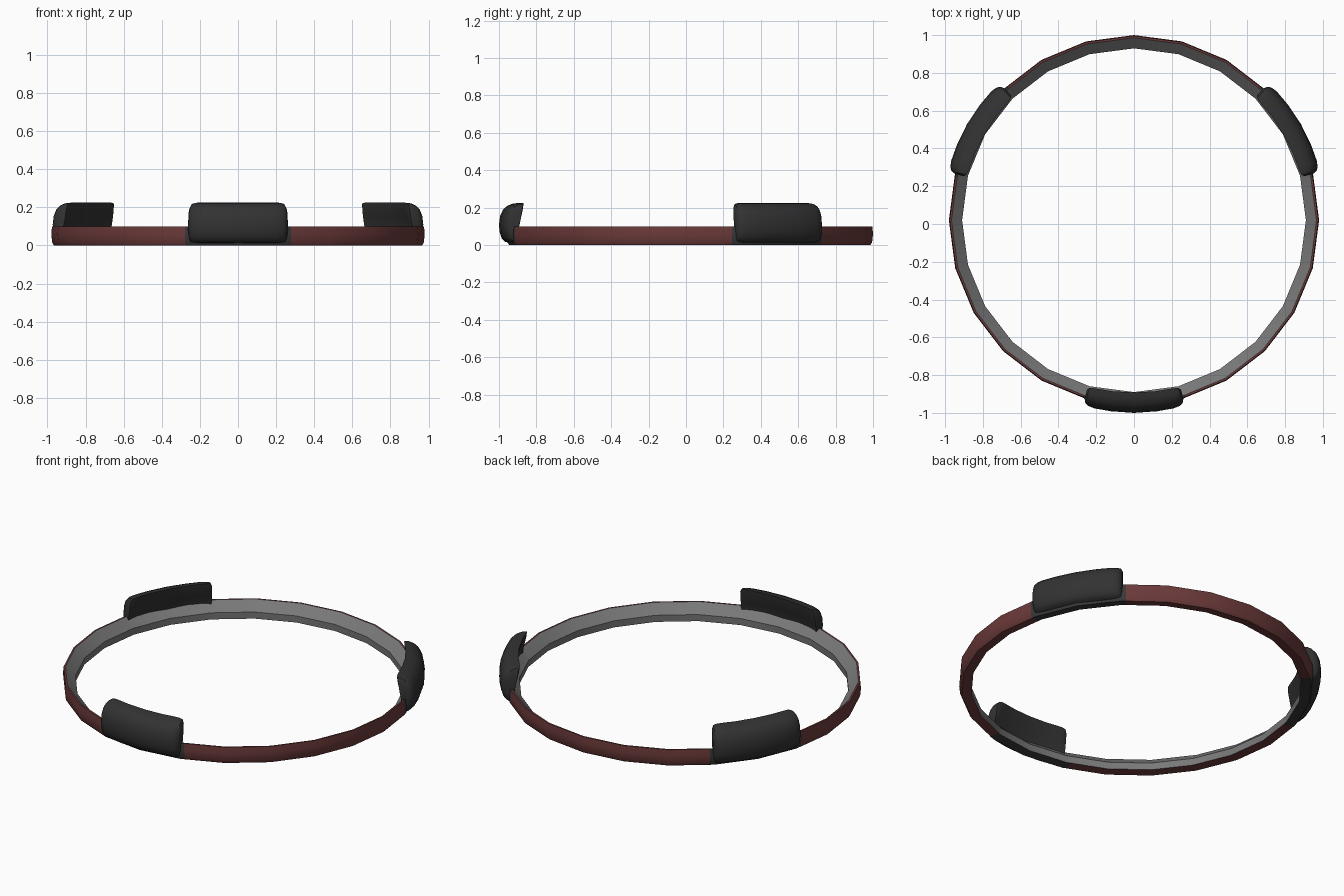
import bpy, bmesh, math

if "Cube" in bpy.data.objects:
    bpy.data.objects.remove(bpy.data.objects["Cube"])

CY = 0.02                      # ring centre in y
PADS = (-90, 30, 150)          # pad directions in degrees
PATCH = 16.6                   # half angle of the dark ring patches


def material(name, col):
    m = bpy.data.materials.new(name)
    m.diffuse_color = (*col, 1)
    m.use_nodes = True
    m.node_tree.nodes["Principled BSDF"].inputs["Base Color"].default_value = m.diffuse_color
    return m


maroon = material("maroon", (0.15, 0.042, 0.042))
grey = material("inner grey", (0.19, 0.19, 0.19))
patch_grey = material("patch dark grey", (0.042, 0.042, 0.042))
black = material("pad black", (0.032, 0.032, 0.032))


def polar(r, deg, z):
    a = math.radians(deg)
    return (r * math.cos(a), CY + r * math.sin(a), z)


def finish(bm, name, mats, angle):
    bmesh.ops.recalc_face_normals(bm, faces=bm.faces)
    me = bpy.data.meshes.new(name)
    bm.to_mesh(me)
    bm.free()
    ob = bpy.data.objects.new(name, me)
    bpy.context.collection.objects.link(ob)
    for m in mats:
        me.materials.append(m)
    bpy.ops.object.select_all(action='DESELECT')
    ob.select_set(True)
    bpy.context.view_layer.objects.active = ob
    bpy.ops.object.shade_smooth_by_angle(angle=math.radians(angle))
    return ob


# Ring: 24-sided sweep, with extra cuts where the dark patches begin
ring_profile = [(0.966, 0.0), (0.975, 0.015), (0.98, 0.06), (0.976, 0.1),
                (0.966, 0.1), (0.91, 0.047), (0.912, 0.006)]
angles = [15.0 * k for k in range(24)]
angles += [(p + s * PATCH) % 360 for p in PADS for s in (-1, 1)]
angles.sort()
bm = bmesh.new()
loops = []
for a in angles:
    # stay on the straight chord between the 15 degree corners
    f = math.cos(math.radians(7.5)) / math.cos(math.radians(a % 15 - 7.5))
    loops.append([bm.verts.new(polar(r * f, a, z)) for r, z in ring_profile])
n, m = len(loops), len(ring_profile)
for i in range(n):
    mid = (angles[i] + (angles[(i + 1) % n] - angles[i]) % 360 / 2) % 360
    in_patch = any(abs((mid - p + 180) % 360 - 180) < PATCH for p in PADS)
    A, B = loops[i], loops[(i + 1) % n]
    for j in range(m):
        k = (j + 1) % m
        f = bm.faces.new((A[j], B[j], B[k], A[k]))
        if j in (4, 5):
            f.material_index = 1
        elif in_patch:
            f.material_index = 2
finish(bm, "ring", (maroon, grey, patch_grey), 30)

# Pads: curved scoops leaning inwards, with rounded ends
pad_profile = [(0.935, 0.008), (0.985, 0.016), (1.005, 0.035), (1.017, 0.07),
               (1.02, 0.11), (1.014, 0.155), (0.998, 0.19), (0.975, 0.21),
               (0.945, 0.222), (0.912, 0.225), (0.915, 0.2), (0.932, 0.14),
               (0.95, 0.09), (0.95, 0.04)]
half = [(0, 1, 1), (7, 0.985, 1), (12, 0.97, 1), (13.8, 0.9, 0.99),
        (14.9, 0.75, 0.95), (15.5, 0.45, 0.78)]
stations = [(-a, s, t) for a, s, t in reversed(half[1:])] + half
for number, p in enumerate(PADS):
    bm = bmesh.new()
    loops = []
    for a, s, t in stations:
        loops.append([bm.verts.new(polar(0.945 + (r - 0.945) * s, p + a,
                                         0.11 + (z - 0.11) * t))
                      for r, z in pad_profile])
    m = len(pad_profile)
    for A, B in zip(loops, loops[1:]):
        for j in range(m):
            k = (j + 1) % m
            bm.faces.new((A[j], B[j], B[k], A[k]))
    bm.faces.new(loops[0])
    bm.faces.new(loops[-1])
    finish(bm, ("front_pad", "right_pad", "left_pad")[number], (black,), 40)
